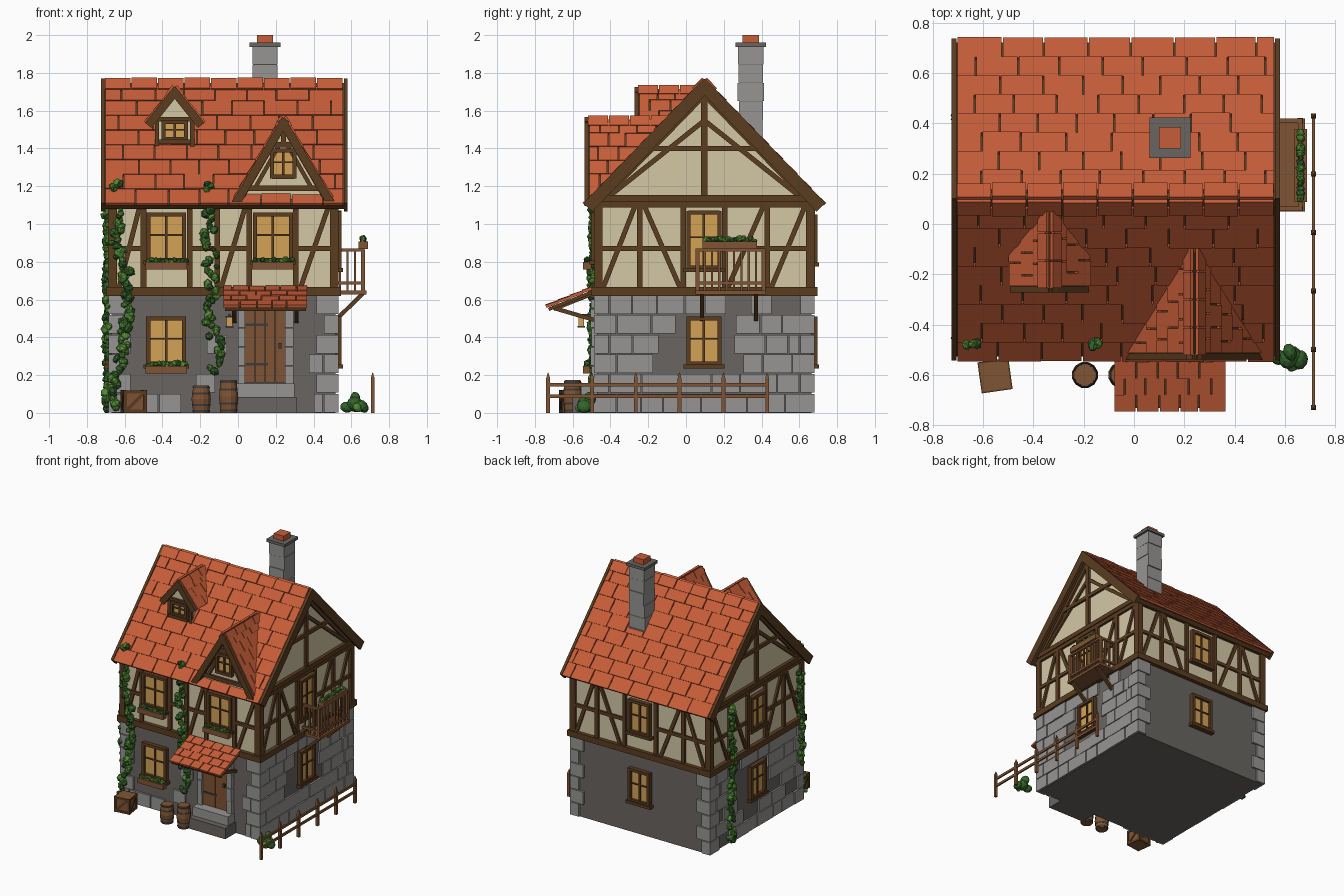
import bpy, bmesh, math, random
from mathutils import Matrix, Vector

if "Cube" in bpy.data.objects:
    bpy.data.objects.remove(bpy.data.objects["Cube"])
random.seed(4)
R = random.uniform

def lin(h):
    c = [int(h[i:i + 2], 16) / 255 for i in (0, 2, 4)]
    return [x / 12.92 if x < 0.04 else ((x + 0.055) / 1.055) ** 2.4 for x in c] + [1]

COL = dict(stone='969593', mortar='696561', plaster='d4c8a6', timber='5a3c20', wood='7f5434',
           tile='c65d38', glass='d4a256', leaf='518a34', dark_leaf='33622a', iron='3c3c3e')
mats = {}
for k, h in COL.items():
    mats[k] = bpy.data.materials.new(k)
    mats[k].diffuse_color = lin(h)
parts = {}

def part(name, mat):
    return parts.setdefault((name, mat), bmesh.new())

# --- helpers: every frame has local axes (u along, n outward, v up) ---
X, Y, Z = Vector((1, 0, 0)), Vector((0, 1, 0)), Vector((0, 0, 1))
I = Matrix()
def frame(o, u, n, v):
    m = Matrix((Vector(u).normalized(), Vector(n).normalized(), Vector(v).normalized())).transposed().to_4x4()
    return Matrix.Translation(o) @ m

def box(p, lo, hi, M=I, tilt=0):
    lo, hi = Vector(lo), Vector(hi)
    bmesh.ops.create_cube(p, size=1, matrix=M @ Matrix.Translation((lo + hi) / 2)
                          @ Matrix.Rotation(tilt, 4, 'X') @ Matrix.Diagonal((*(hi - lo), 1)))

def beam(p, M, a, b, w=0.03, n0=-0.01, n1=0.018):
    d = Vector(b) - Vector(a)
    bmesh.ops.create_cube(p, size=1, matrix=M @ Matrix.Translation(((a[0] + b[0]) / 2, (n0 + n1) / 2, (a[1] + b[1]) / 2))
                          @ Matrix.Rotation(-math.atan2(d.y, d.x), 4, 'Y') @ Matrix.Diagonal((d.length, n1 - n0, w, 1)))

def prism(p, M, pts, n0, n1):
    A, B = [[p.verts.new(M @ Vector((u, n, v))) for u, v in pts] for n in (n0, n1)]
    p.faces.new(A), p.faces.new(B)
    for i in range(len(A)):
        p.faces.new((A[i - 1], A[i], B[i], B[i - 1]))

def cone(p, c, r1, r2, h, seg=12):
    bmesh.ops.create_cone(p, cap_ends=True, segments=seg, radius1=r1, radius2=r2, depth=h,
                          matrix=Matrix.Translation((c[0], c[1], c[2] + h / 2)) @ Matrix.Rotation(math.pi / seg, 4, 'Z'))

def blob(name, c, r, sub=1):
    p = part(name, random.choice(['leaf', 'leaf', 'dark_leaf']))
    bmesh.ops.create_icosphere(p, subdivisions=sub, radius=r, matrix=Matrix.Translation(c)
        @ Matrix.Rotation(R(0, 6), 4, Vector((R(-1, 1), R(-1, 1), 1))) @ Matrix.Diagonal((1, R(.6, .9), R(.8, 1.1), 1)))

def tiles(name, M, span, S, rows, w):
    p, h = part(name, 'tile'), S / rows
    for r in range(rows):
        u0, u1 = span(r * h + h / 2)
        u = u0 - (r % 2) * w / 2
        while u < u1 - 0.01:
            e = u + w * R(.9, 1.1)
            if u1 - e < 0.03:
                e = u1
            a, b = max(u, u0), min(e, u1)
            if b - a > 0.012:
                box(p, (a + .003, .003, r * h - .008), (b - .003, .018 + R(0, .004), r * h + h - .008), M, 0.05)
            u = e

def window(M, u, z, w, h, sill=True):
    p = part('window_frames', 'timber')
    box(part('window_panes', 'glass'), (u - w / 2, 0, z), (u + w / 2, .012, z + h), M)
    for s in (-1, 1):
        beam(p, M, (u + s * w / 2, z - .01), (u + s * w / 2, z + h + .01), .022, 0, .032)
    for v in (z, z + h):
        beam(p, M, (u - w / 2, v), (u + w / 2, v), .022, 0, .032)
    beam(p, M, (u, z), (u, z + h), .013, 0, .022)
    beam(p, M, (u - w / 2, z + h * .55), (u + w / 2, z + h * .55), .009, 0, .02)
    if sill:
        box(p, (u - w / 2 - .025, 0, z - .025), (u + w / 2 + .025, .04, z - .003), M)

def planter(M, u, z, w, n0=.03, n1=.075):
    box(part('flower_boxes', 'wood'), (u - w / 2, n0, z), (u + w / 2, n1, z + .04), M)
    for i in range(int(w / .02)):
        blob('flowers', M @ Vector((u - w / 2 + .015 + i * .02, (n0 + n1) / 2, z + .047 + R(-.006, .01))), R(.014, .022))

x0, x1, y0, y1 = -.67, .515, -.47, .665
F = frame((0, y0, 0), X, -Y, Z)
B = frame((0, y1, 0), X, Y, Z)
Rt = frame((x1, 0, 0), Y, X, Z)
Lf = frame((x0, 0, 0), Y, -X, Z)
RY, RZ, K = .0975, 1.745, 1.04

# --- ground floor: core, quoins, stone blocks ---
box(part('ground_floor_core', 'mortar'), (x0, y0, 0), (x1, y1, .63))
st, h = part('stone_blocks', 'stone'), .104
for i in range(6):
    lx, ly = (.1, .06) if i % 2 else (.06, .1)
    for cx, sx in ((x0, 1), (x1, -1)):
        for cy, sy in ((y0, 1), (y1, -1)):
            xs, ys = sorted((cx - sx * .016, cx + sx * lx)), sorted((cy - sy * .016, cy + sy * ly))
            box(st, (xs[0], ys[0], i * h + .003), (xs[1], ys[1], i * h + h - .003))
hole = (-.02, .21, .22, .52)
for M, a, b, prob, holes in ((Rt, y0, y1, .97, [hole]), (Lf, y0, y1, .85, [hole]),
                             (F, x0, x1, .45, [(-.5, -.25, .19, .52), (-.01, .33, 0, .66)])):
    for i in range(6):
        u, end = a + (.065 if (i % 2 == 0) == (M is F) else .105), b - .065
        while u < end - .03:
            e = min(u + R(.1, .21), end)
            if R(0, 1) < prob and not any(u < q[1] and e > q[0] and i * h < q[3] and i * h + h > q[2] for q in holes):
                box(st, (u + .003, -.01, i * h + .003), (e - .003, R(.009, .016), i * h + h - .003), M)
            u = e

# --- upper floor with gables ---
prism(part('upper_walls', 'plaster'), Rt, [(y0, .63), (y1, .63), (y1, 1.115), (RY, 1.7), (y0, 1.115)], x0 - x1, 0)
tm = part('timber_framing', 'timber')
fr = [(-.63, -.52), (-.09, .04), (.33, .48)]
sd = [(-.44, -.27), (-.03, -.22), (.22, .41), (.45, .63)]
bk = [(-.63, -.47), (-.25, -.42), (.1, .28), (.48, .33)]
for M, a, b, posts, braces, rails in (
        (F, x0, x1, (-.5, -.255, -.11, .06, .305), fr, ((x0, -.5), (-.255, .06), (.305, x1))),
        (B, x0, x1, (-.45, -.21, .06, .3), bk, ((x0, -.21), (.06, x1))),
        (Rt, y0, y1, (-.245, -.015, .205, .43), sd, ((y0, -.015), (.205, y1))),
        (Lf, y0, y1, (-.245, -.015, .205, .43), sd, ((y0, -.015), (.205, y1)))):
    beam(tm, M, (a - .03, .643), (b + .03, .643), .046, -.02, .03)
    beam(tm, M, (a - .018, 1.105), (b + .018, 1.105), .035)
    for u in (a + .006, *posts, b - .006):
        beam(tm, M, (u, .65), (u, 1.11), .03 if a < u - .01 < b - .02 else .045)
    for p, q in braces:
        beam(tm, M, (p, .66), (q, 1.095), .026, -.01, .014)
    for p, q in rails:
        beam(tm, M, (p, .87), (q, .87), .026, -.01, .015)
for M in (Rt, Lf):
    beam(tm, M, (y0 - .03, 1.135), (y1 + .03, 1.135), .035, -.01, .026)
    beam(tm, M, (RY, 1.13), (RY, 1.7), .035)
    beam(tm, M, (-.22, 1.4), (.415, 1.4), .028)
    for s in (-1, 1):
        beam(tm, M, (RY + s * .5, 1.15), (RY + s * .01, 1.54), .026, -.01, .015)
        beam(tm, M, (RY + s * .57, 1.11), (RY, 1.695), .045)

# --- main roof ---
S = math.hypot(.6225, .645)
for s in (-1, 1):
    M = frame((0, RY + s * .6225, 1.1), X, (0, s * .645, .6225), (0, -s * .6225, .645))
    box(part('roof_underlay', 'timber'), (-.705, -.03, 0), (.56, .001, S), M)
    tiles('roof_tiles', M, lambda v: (-.704, .559), S - .03, 8, .165)
    for a in (-.725, .56):
        box(part('barge_boards', 'timber'), (a, -.045, -.005), (a + .02, .02, S + .015), M)
    for i in range(9):
        box(part('ridge_tiles', 'tile'), (-.704 + i * .1404, .012, S - .065), (-.569 + i * .1404, .026 + .004 * (i % 2), S + .012), M)

# --- dormers ---
def dormer(cx, yf, zb, za, hw, rows):
    hh = za - zb
    L = math.hypot(hw, hh)
    d = lambda v: RY - (1.77 - zb - hh * v / L) / K + .03 - yf
    for s in (-1, 1):
        M = frame((cx + s * hw, yf, zb), Y, (s * hh, 0, hw), (-s * hw, 0, hh))
        prism(part('dormer_underlay', 'timber'), M, [(0, 0), (d(0), 0), (d(L), L), (0, L)], -.022, .001)
        tiles('dormer_tiles', M, lambda v: (.015, d(v)), L, rows, .1)
        box(part('dormer_barge_boards', 'timber'), (-.008, -.03, -.01), (.016, .014, L + .01), M)
        n = round(d(L) / .1)
        for i in range(n):
            q = d(L) / n
            box(part('ridge_tiles', 'tile'), (.01 + i * q, .012, L - .045), (.005 + i * q + q, .026, L + .012), M)
    return frame((0, yf + .035, 0), X, -Y, Z)

M = dormer(.24, -.53, 1.12, 1.55, .255, 6)
prism(part('dormer_walls', 'plaster'), M, [(0, 1.11), (.48, 1.11), (.24, 1.52)], -.03, 0)
window(M, .24, 1.25, .12, .14, False)
for z, w in ((1.19, .19), (1.42, .06)):
    beam(tm, M, (.24 - w, z), (.24 + w, z), .028)
beam(tm, M, (.24, 1.41), (.24, 1.52), .026)
for s in (-1, 1):
    beam(tm, M, (.24 + s * .24, 1.11), (.24, 1.52), .03)
    beam(tm, M, (.24 + s * .15, 1.19), (.24 + s * .02, 1.42), .022)
M = dormer(-.335, -.265, 1.535, 1.71, .14, 3)
prism(part('dormer_walls', 'plaster'), M, [(-.435, 1.4), (-.235, 1.4), (-.235, 1.56), (-.335, 1.685), (-.435, 1.56)], -.12, 0)
window(M, -.335, 1.45, .12, .09)
for u in (-.428, -.242):
    beam(tm, M, (u, 1.4), (u, 1.56), .022)
beam(tm, M, (-.44, 1.555), (-.23, 1.555), .025)

# --- chimney ---
for i in range(6):
    a, b = R(.062, .073), R(.062, .073)
    z = 1.36 + i * .097
    box(part('chimney', 'stone'), (.143 - a, .343 - b, z), (.143 + a, .343 + b, z + .095))
box(part('chimney_core', 'mortar'), (.083, .283, 1.36), (.203, .403, 1.94))
box(part('chimney_cap', 'mortar'), (.062, .262, 1.938), (.224, .424, 1.96))
box(part('chimney_pot', 'tile'), (.1, .3, 1.96), (.186, .386, 2))

# --- windows and flower boxes ---
for M, u, z, hh in ((F, -.38, .81, .24), (F, -.38, .26, .24), (F, .185, .81, .24), (B, -.075, .8, .24), (B, -.075, .26, .24),
                    (Rt, .095, .26, .24), (Rt, .095, .77, .29), (Lf, .095, .26, .24), (Lf, .095, .8, .24)):
    window(M, u, z, .19 if M is F else .165, hh)
    if M is F:
        planter(M, u, z - .052, .22)

# --- door, steps, awning, lantern ---
for i in range(4):
    box(part('door_planks', 'wood'), (.036 + i * .054, -.01, .16), (.087 + i * .054, .016, .555), F)
for z in (.25, .46):
    box(part('door_iron', 'iron'), (.04, .01, z), (.16, .02, z + .014), F)
box(part('door_iron', 'iron'), (.215, .01, .34), (.23, .028, .37), F)
for a, b in ((.0, .036), (.25, .295)):
    for i in range(4):
        box(part('door_jambs', 'stone'), (a, -.01, .15 + i * .101), (b, .03 + .005 * (i % 2), .248 + i * .101), F)
box(part('door_jambs', 'stone'), (0, -.01, .555), (.295, .034, .6), F)
box(part('lower_step', 'mortar'), (-.01, 0, 0), (.31, .13, .085), F)
box(part('upper_step', 'stone'), (-.005, 0, .085), (.3, .085, .155), F)
M = frame((0, -.73, .555), X, (0, -.1, .25), (0, .25, .1))
box(part('awning_underlay', 'timber'), (-.07, -.016, 0), (.36, .001, .28), M)
tiles('awning_tiles', M, lambda v: (-.08, .367), .28, 4, .085)
for u in (-.02, .31):
    M = frame((u, 0, 0), Y, X, Z)
    beam(tm, M, (-.7, .555), (-.46, .485), .022, -.011, .011)
    beam(tm, M, (-.7, .55), (-.46, .645), .022, -.011, .011)
box(part('lantern_glass', 'glass'), (-.061, -.57, .46), (-.029, -.54, .505))
for z in (.452, .505):
    box(part('lantern_iron', 'iron'), (-.065, -.574, z), (-.025, -.536, z + .009))
box(part('lantern_iron', 'iron'), (-.05, -.56, .514), (-.04, -.46, .524))

# --- balcony ---
bw = part('balcony', 'wood')
box(bw, (.515, .05, .628), (.68, .42, .648))
for z in (.68, .855):
    for y in (.06, .41):
        box(bw, (.52, y - .009, z), (.67, y + .009, z + .016))
    box(bw, (.652, .055, z), (.67, .415, z + .016))
for i in range(10):
    y, r = .06 + i * .35 / 9, .011 if i in (0, 9) else .006
    box(bw, (.661 - r, y - r, .645), (.661 + r, y + r, .865))
for x in (.54, .58, .62):
    for y in (.06, .41):
        box(bw, (x - .006, y - .006, .645), (x + .006, y + .006, .86))
for y in (.085, .37):
    beam(tm, frame((0, y, 0), X, Y, Z), (.665, .635), (.515, .49), .022, -.011, .011)
planter(Rt, .232, .868, .29, .122, .172)

# --- fence ---
fw = part('fence', 'wood')
for i in range(6):
    y = -.73 + i * .232
    box(fw, (.703, y - .01, 0), (.723, y + .01, .185))
    cone(fw, (.713, y, .185), .0141, .001, .03, 4)
for z in (.08, .14):
    box(fw, (.707, -.735, z), (.719, .435, z + .018))

# --- barrels, crate, bush ---
for x, hh in ((-.195, .145), (-.05, .175)):
    p = part('barrels', 'wood')
    cone(p, (x, -.6, 0), .043, .053, hh / 2)
    cone(p, (x, -.6, hh / 2), .053, .043, hh / 2)
    for f in (.04, .25, .68, .9):
        cone(part('barrel_hoops', 'iron'), (x, -.6, hh * f), .0525 - .012 * abs(f - .47), .0525 - .012 * abs(f - .43), .01)
C = Matrix.Translation((-.552, -.603, 0)) @ Matrix.Rotation(.14, 4, 'Z')
box(part('crate', 'wood'), (-.056, -.056, 0), (.056, .056, .118), C)
for k in range(4):
    M = C @ Matrix.Rotation(k * math.pi / 2, 4, 'Z') @ frame((0, -.056, 0), X, -Y, Z)
    for a, b in (((-.06, .009), (.06, .009)), ((-.06, .111), (.06, .111)), ((-.053, 0), (-.053, .12)), ((.053, 0), (.053, .12)), ((-.05, .01), (.05, .11))):
        beam(part('crate_frame', 'timber'), M, a, b, .016, 0, .006)
for c, r in (((.62, -.53, .045), .05), ((.575, -.53, .03), .035), ((.66, -.54, .035), .04), ((.62, -.51, .075), .036), ((.635, -.56, .03), .032)):
    blob('bush', c, r, 2)

# --- ivy strands climbing the walls ---
for M, path in ((F, [(-.67, .03), (-.64, .2), (-.59, .5), (-.6, .75), (-.65, .9), (-.635, 1.09)]),
                (F, [(-.13, .22), (-.1, .33), (-.16, .5), (-.13, .7), (-.15, .9), (-.15, 1.09)]),
                (Lf, [(.42, .02), (.44, .3), (.4, .6), (.43, .85), (.4, 1.08)]),
                (Lf, [(-.44, .3), (-.45, .6), (-.42, .85), (-.45, 1.05)])):
    for (ua, za), (ub, zb) in zip(path, path[1:]):
        n = max(2, int((zb - za) / .017))
        for i in range(n):
            t = i / n
            blob('ivy', M @ Vector((ua + (ub - ua) * t + R(-.03, .03), R(.012, .03), za + (zb - za) * t)), R(.018, .034))
for x in (-.64, -.15):
    for i in range(5):
        blob('ivy', (x + R(-.03, .03), -.475 + R(-.01, .01), 1.2 + R(-.02, .02)), R(.018, .028))

# --- turn every part into an object ---
for (name, mat), bm in parts.items():
    bmesh.ops.recalc_face_normals(bm, faces=bm.faces)
    me = bpy.data.meshes.new(name)
    bm.to_mesh(me)
    bm.free()
    me.materials.append(mats[mat])
    bpy.context.collection.objects.link(bpy.data.objects.new(name, me))

for m in bpy.data.materials:
    if m.users and not m.is_grease_pencil:
        m.use_nodes = True
        m.node_tree.nodes["Principled BSDF"].inputs["Base Color"].default_value = m.diffuse_color
